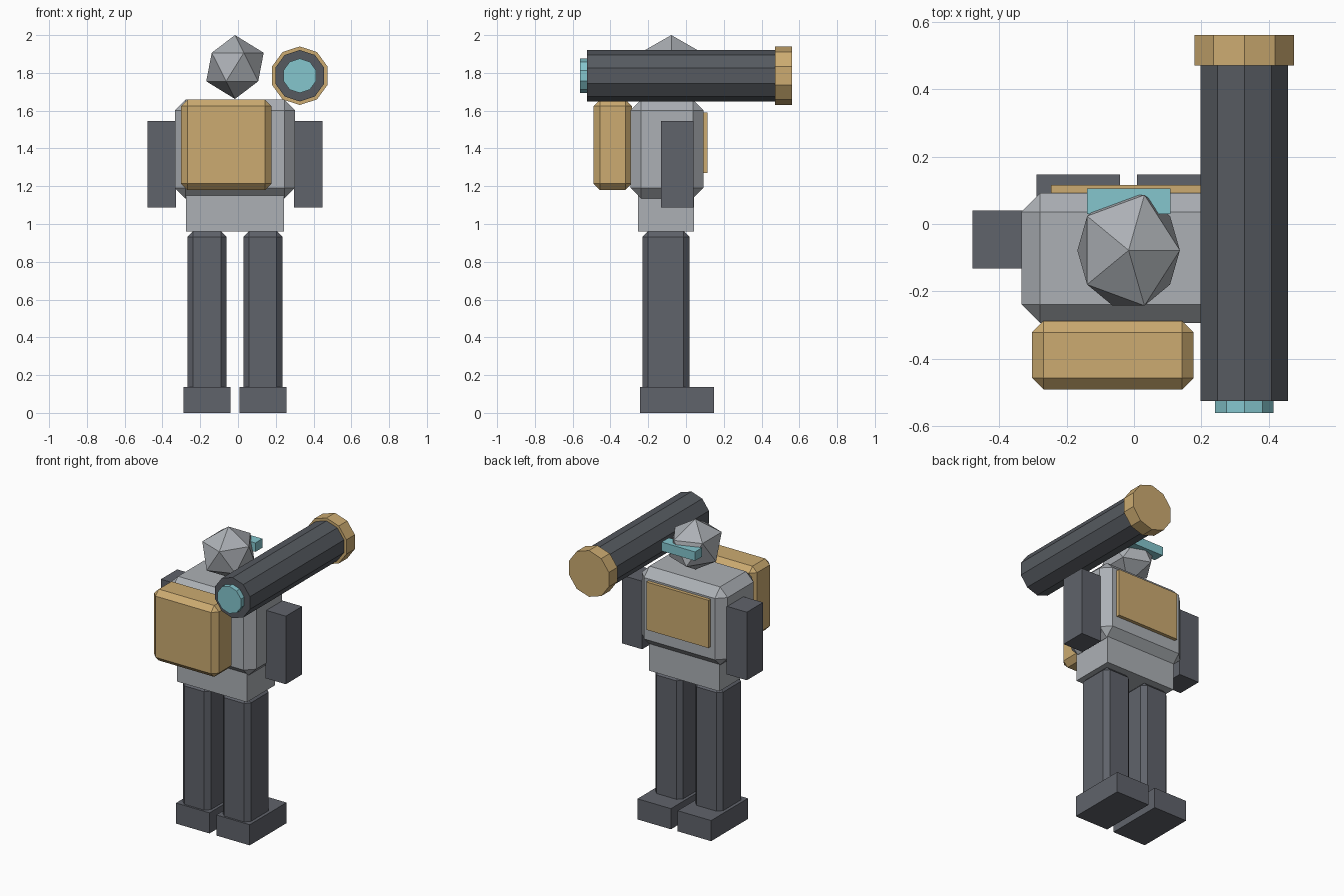
import bpy, bmesh, math
from mathutils import Matrix, Vector

if "Cube" in bpy.data.objects:
    bpy.data.objects.remove(bpy.data.objects["Cube"])

CX = -0.016  # centre line of the body


def material(name, rgb):
    lin = [((c / 255 + 0.055) / 1.055) ** 2.4 for c in rgb]
    m = bpy.data.materials.new(name)
    m.diffuse_color = (*lin, 1)
    m.use_nodes = True
    m.node_tree.nodes["Principled BSDF"].inputs["Base Color"].default_value = m.diffuse_color
    return m


GREY = material("light grey", (172, 176, 181))
DARK = material("dark grey", (96, 99, 107))
TUBE = material("gunmetal", (86, 90, 96))
GOLD = material("tan", (204, 171, 113))
TEAL = material("teal", (133, 198, 206))


def finish(name, bm, mat):
    bmesh.ops.recalc_face_normals(bm, faces=bm.faces)
    me = bpy.data.meshes.new(name)
    bm.to_mesh(me)
    bm.free()
    me.materials.append(mat)
    ob = bpy.data.objects.new(name, me)
    bpy.context.collection.objects.link(ob)
    return ob


def box(name, x, y, z, mat, bevel=0):
    """Box from (min, max) ranges, with an optional single chamfer."""
    bm = bmesh.new()
    bmesh.ops.create_cube(bm, size=1)
    lo, hi = Vector((x[0], y[0], z[0])), Vector((x[1], y[1], z[1]))
    for v in bm.verts:
        v.co = Vector([(a + b) / 2 + c * (b - a) for a, b, c in zip(lo, hi, v.co)])
    if bevel:
        bmesh.ops.bevel(bm, geom=bm.edges[:], offset=bevel, segments=1,
                        profile=0.5, affect='EDGES')
    return finish(name, bm, mat)


def barrel(name, r, y0, y1, mat):
    """Ten-sided cylinder along y on the launcher axis, a corner on top."""
    bm = bmesh.new()
    bmesh.ops.create_cone(bm, cap_ends=True, segments=10, radius1=r, radius2=r,
                          depth=y1 - y0)
    bmesh.ops.transform(bm, verts=bm.verts,
                        matrix=Matrix.Translation((0.327, (y0 + y1) / 2, 1.785))
                        @ Matrix.Rotation(math.pi / 2, 4, 'X'))
    return finish(name, bm, mat)


def about(half, offset=0):
    return (CX + offset - half, CX + offset + half)


# Body
box("torso", about(0.318), (-0.294, 0.092), (1.135, 1.658), GREY, 0.056)
box("waist", about(0.26), (-0.254, 0.042), (0.96, 1.17), GREY)
box("back_plate", about(0.23), (0.07, 0.115), (1.27, 1.59), GOLD)
box("front_pack", (-0.302, 0.177), (-0.49, -0.287), (1.18, 1.658), GOLD, 0.034)

# Limbs, one per side
for side, s in (("left", -1), ("right", 1)):
    box(side + "_arm", about(0.075, s * 0.388), (-0.132, 0.04), (1.088, 1.544), DARK)
    box(side + "_leg", about(0.103, s * 0.148), (-0.23, 0.018), (0.1, 0.962), DARK, 0.03)
    box(side + "_foot", about(0.124, s * 0.149), (-0.243, 0.147), (0, 0.138), DARK)

# Head and visor
bm = bmesh.new()
bmesh.ops.create_icosphere(bm, subdivisions=1, radius=1)
bmesh.ops.transform(bm, verts=bm.verts, matrix=Matrix.Translation((CX, -0.078, 1.831))
                    @ Matrix.Diagonal((0.17, 0.193, 0.169, 1)))
finish("head", bm, GREY)
box("visor", about(0.124), (0.03, 0.105), (1.822, 1.882), TEAL)

# Shoulder tube with end ring and lens
barrel("shoulder_tube", 0.136, -0.525, 0.48, TUBE)
barrel("tube_ring", 0.155, 0.47, 0.56, GOLD)
barrel("tube_lens", 0.091, -0.56, -0.52, TEAL)
